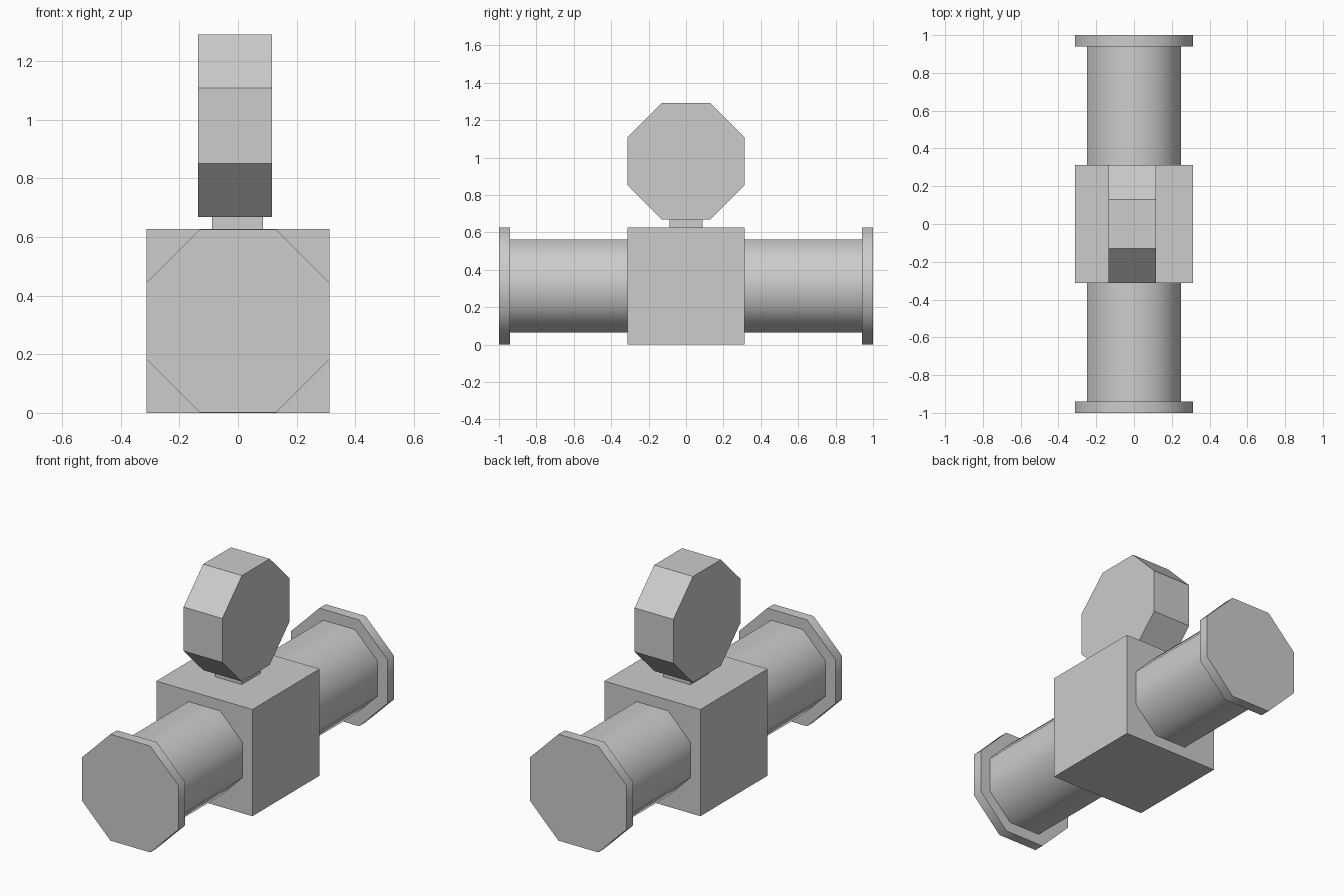
import bpy
import math

cube = bpy.data.objects.get("Cube")
if cube:
    bpy.data.objects.remove(cube, do_unlink=True)

GREY = (0.604, 0.604, 0.604, 1)
grey = bpy.data.materials.new("light grey")
grey.use_nodes = True
grey.diffuse_color = GREY
grey.node_tree.nodes["Principled BSDF"].inputs["Base Color"].default_value = GREY

AXIS_Z = 0.3135  # height of the pipe axis


def finish(name, smooth=False):
    ob = bpy.context.object
    ob.name = ob.data.name = name
    ob.data.materials.append(grey)
    bpy.ops.object.transform_apply(location=False, rotation=True, scale=True)
    if smooth:
        bpy.ops.object.shade_smooth_by_angle(angle=math.radians(50))
    return ob


def box(name, centre, size):
    bpy.ops.mesh.primitive_cube_add(size=1, location=centre)
    bpy.context.object.scale = size
    return finish(name)


def octagon(name, centre, half_width, length, axis, smooth=False):
    """Eight-sided prism along x or y with flat sides facing up and out."""
    bpy.ops.mesh.primitive_cylinder_add(
        vertices=8, radius=half_width / math.cos(math.pi / 8), depth=length)
    ob = bpy.context.object
    # turn the flats square to the axes before laying the prism down
    ob.rotation_euler.z = math.pi / 8
    bpy.ops.object.transform_apply(location=False, rotation=True, scale=False)
    ob.rotation_euler = (math.pi / 2, 0, 0) if axis == "y" else (0, math.pi / 2, 0)
    ob.location = centre
    return finish(name, smooth)


# Central valve block
box("valve_body", (0, 0, AXIS_Z), (0.625, 0.625, 0.627))

# Pipe stub and end flange on each side
for side, s in (("front", -1), ("back", 1)):
    octagon(side + "_pipe", (0, s * 0.63, AXIS_Z), 0.249, 0.66, "y", True)
    octagon(side + "_flange", (0, s * 0.97, AXIS_Z), 0.3125, 0.06, "y", True)

# Stem and handwheel
box("stem", (-0.002, 0, 0.66), (0.175, 0.175, 0.09))
octagon("handwheel", (-0.01, 0, 0.98), 0.3115, 0.252, "x")
